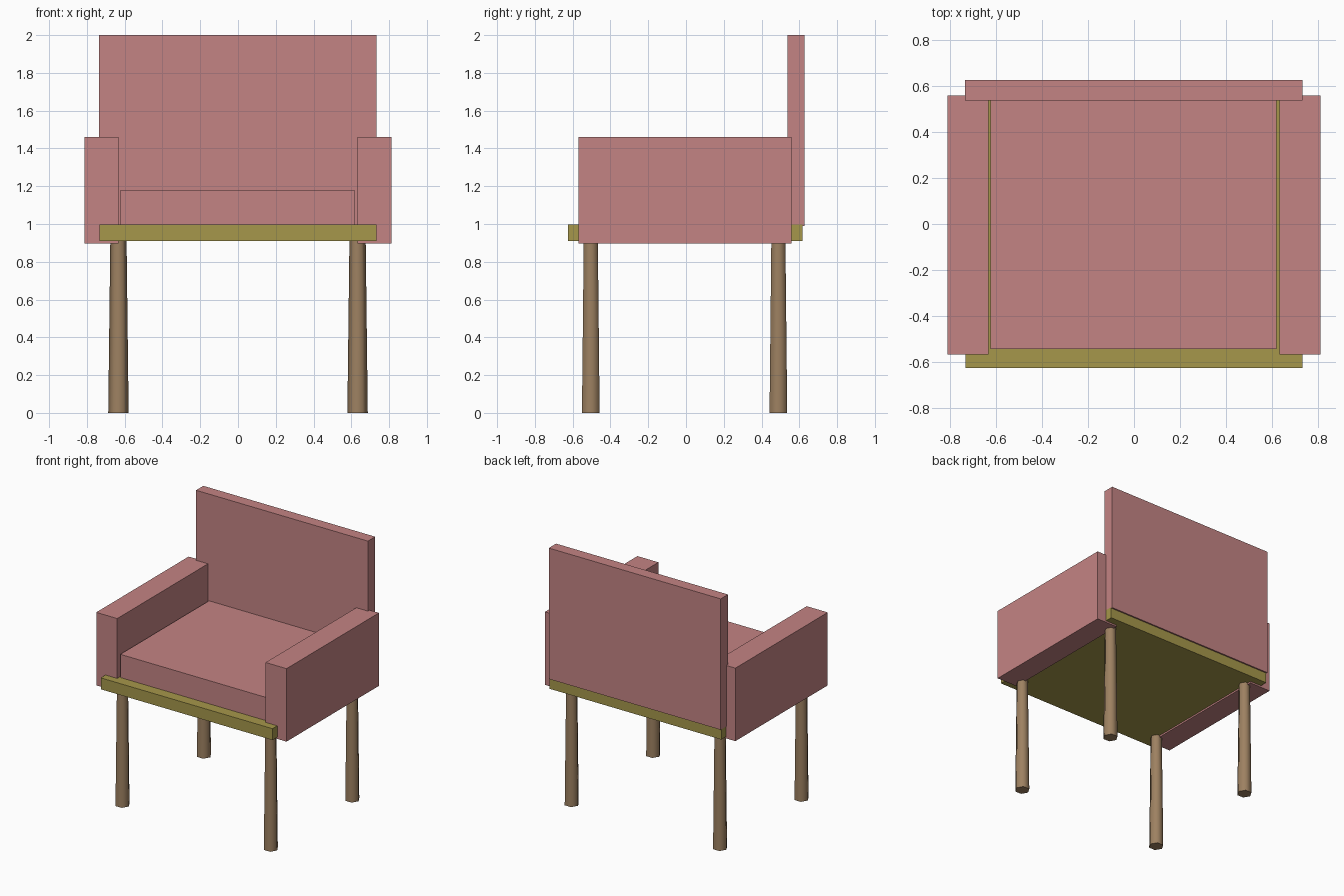
import bpy, math

if "Cube" in bpy.data.objects:
    bpy.data.objects.remove(bpy.data.objects["Cube"])


def material(name, color):
    m = bpy.data.materials.new(name)
    m.diffuse_color = (*color, 1)
    m.use_nodes = True
    m.node_tree.nodes["Principled BSDF"].inputs["Base Color"].default_value = m.diffuse_color
    return m


fabric = material("pink_fabric", (0.55, 0.23, 0.23))
olive = material("olive_frame", (0.38, 0.31, 0.07))
wood = material("brown_wood", (0.34, 0.22, 0.12))


def box(name, x, y, z, mat):
    """Box from (min, max) ranges on each axis."""
    bpy.ops.mesh.primitive_cube_add(size=1, location=[sum(r) / 2 for r in (x, y, z)])
    ob = bpy.context.object
    ob.name = name
    ob.scale = [r[1] - r[0] for r in (x, y, z)]
    bpy.ops.object.transform_apply(location=False, rotation=False, scale=True)
    ob.data.materials.append(mat)
    return ob


def leg(name, x, y):
    """Tapered six-sided leg, corners pointing sideways."""
    height = 0.915
    bpy.ops.mesh.primitive_cone_add(vertices=6, radius1=0.054, radius2=0.043, depth=height,
                                    location=(x, y, height / 2),
                                    rotation=(0, 0, math.radians(90)))
    ob = bpy.context.object
    ob.name = name
    ob.data.materials.append(wood)
    bpy.ops.object.shade_smooth_by_angle(angle=math.radians(70))


# Frame board and upholstery
box("seat_base", (-0.733, 0.733), (-0.626, 0.616), (0.91, 0.998), olive)
box("seat_cushion", (-0.624, 0.62), (-0.543, 0.543), (0.998, 1.177), fabric)
box("backrest", (-0.735, 0.732), (0.538, 0.627), (0.99, 2.0), fabric)

# Arms and legs on both sides
for side, s in (("left", -1), ("right", 1)):
    box(side + "_arm", sorted((s * 0.633, s * 0.812)), (-0.568, 0.558), (0.897, 1.46), fabric)
    leg("front_leg_" + side, s * 0.633, -0.504)
    leg("back_leg_" + side, s * 0.633, 0.489)
